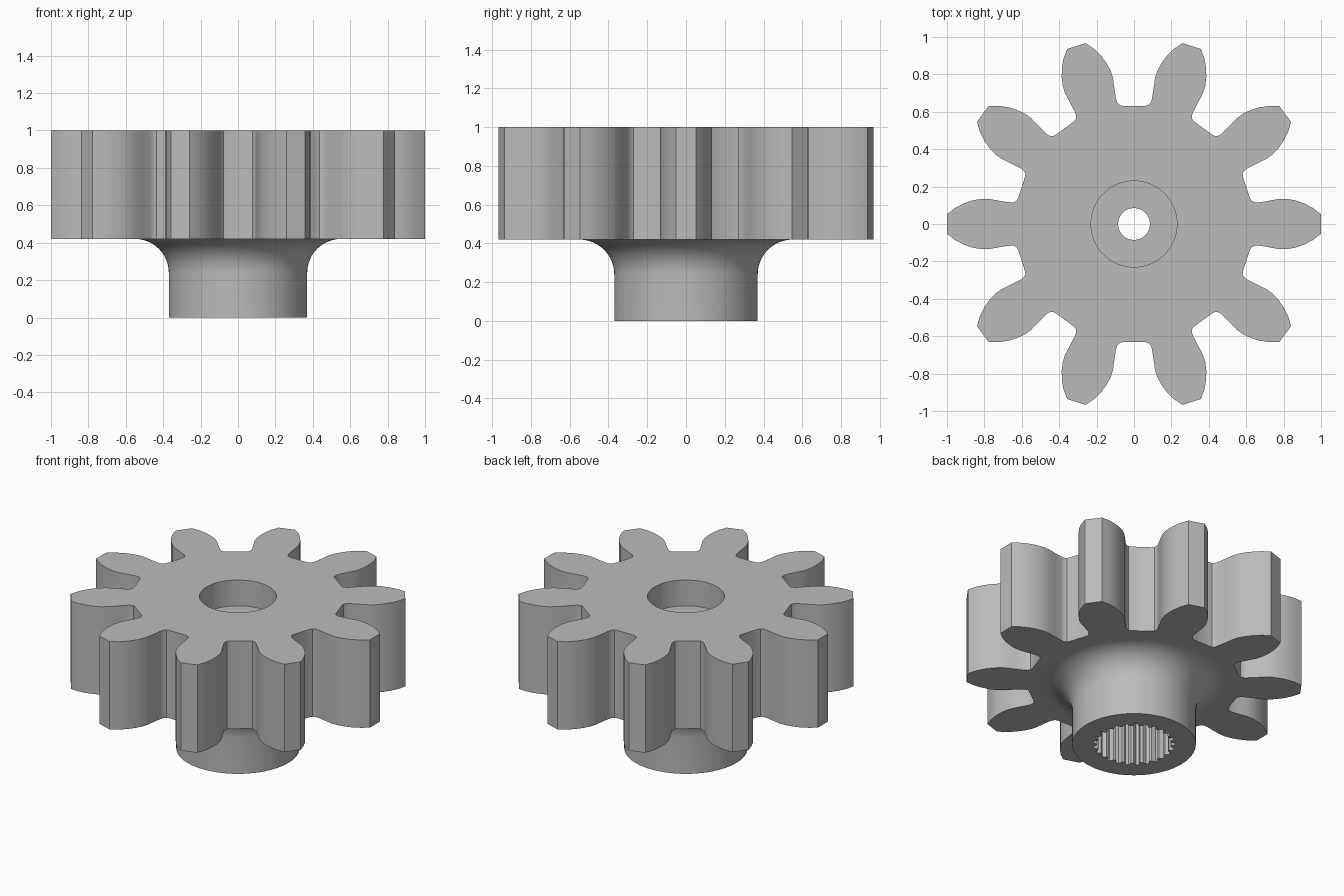
import bpy
import bmesh
from math import sin, cos, pi, radians
from mathutils import Matrix, Vector

cube = bpy.data.objects.get("Cube")
if cube:
    bpy.data.objects.remove(cube, do_unlink=True)

TEETH = 10
SPLINES = 25
TOP, GEAR_BOTTOM = 1.0, 0.42
RECESS_FLOOR, SPLINE_END = 0.83, 0.4
HUB_R, FILLET = 0.37, 0.18

# Right half of one tooth gap, from the valley floor up to the tooth tip
HALF_GAP = [(0.06, 0.632), (0.077, 0.636), (0.089, 0.649), (0.096, 0.668),
            (0.104, 0.72), (0.112, 0.78), (0.125, 0.82), (0.147, 0.86),
            (0.177, 0.90), (0.215, 0.937), (0.26, 0.967)]


def circle(radius, count=72):
    return [(radius * cos(2 * pi * i / count), radius * sin(2 * pi * i / count))
            for i in range(count)]


def gear_outline():
    gap = [(-x, y) for x, y in reversed(HALF_GAP)] + HALF_GAP
    points = []
    for i in range(TEETH):
        turn = Matrix.Rotation(-2 * pi * i / TEETH, 2)
        points += [tuple(turn @ Vector(p)) for p in gap]
    return points


def spline_outline():
    points = []
    for i in range(SPLINES):
        for step, radius in ((0, 0.222), (0.3, 0.222), (0.5, 0.245), (0.8, 0.245)):
            a = 2 * pi * (i + step) / SPLINES
            points.append((radius * cos(a), radius * sin(a)))
    return points


bm = bmesh.new()


def ring(points, z):
    return [bm.verts.new((x, y, z)) for x, y in points]


def loop_edges(loop):
    edges = []
    for a, b in zip(loop, loop[1:] + loop[:1]):
        edges.append(bm.edges.get((a, b)) or bm.edges.new((a, b)))
    return edges


def wall(low, high):
    n = len(low)
    for i in range(n):
        j = (i + 1) % n
        bm.faces.new((low[i], low[j], high[j], high[i]))


def flat_ring(outer, inner):
    bmesh.ops.triangle_fill(bm, use_beauty=True,
                            edges=loop_edges(outer) + loop_edges(inner))


# Toothed rim
gear_low = ring(gear_outline(), GEAR_BOTTOM)
gear_high = ring(gear_outline(), TOP)
wall(gear_low, gear_high)

# Hub with a concave fillet flaring into the underside
hub = [ring(circle(HUB_R), 0)]
for i in range(13):
    a = radians(90 * i / 12)
    hub.append(ring(circle(HUB_R + FILLET * (1 - cos(a))),
                    GEAR_BOTTOM - FILLET * (1 - sin(a))))
for low, high in zip(hub, hub[1:]):
    wall(low, high)
flat_ring(gear_low, hub[-1])

# Screw head recess in the top
recess_high = ring(circle(0.23), TOP)
recess_low = ring(circle(0.23), RECESS_FLOOR)
wall(recess_low, recess_high)
flat_ring(gear_high, recess_high)

# Screw hole through the web
hole_high = ring(circle(0.085), RECESS_FLOOR)
hole_low = ring(circle(0.085), SPLINE_END)
wall(hole_low, hole_high)
flat_ring(recess_low, hole_high)

# Splined shaft socket in the bottom
socket_high = ring(spline_outline(), SPLINE_END)
socket_low = ring(spline_outline(), 0)
wall(socket_low, socket_high)
flat_ring(socket_high, hole_low)
flat_ring(hub[0], socket_low)

bmesh.ops.recalc_face_normals(bm, faces=bm.faces)
mesh = bpy.data.meshes.new("pinion_gear")
bm.to_mesh(mesh)
bm.free()
gear = bpy.data.objects.new("pinion_gear", mesh)
bpy.context.collection.objects.link(gear)

# Plain grey finish
grey = bpy.data.materials.new("plain_grey")
grey.use_nodes = True
colour = (0.5, 0.5, 0.5, 1)
grey.diffuse_color = colour
grey.node_tree.nodes["Principled BSDF"].inputs["Base Color"].default_value = colour
mesh.materials.append(grey)

bpy.ops.object.select_all(action='DESELECT')
gear.select_set(True)
bpy.context.view_layer.objects.active = gear
bpy.ops.object.shade_smooth_by_angle(angle=radians(28))
